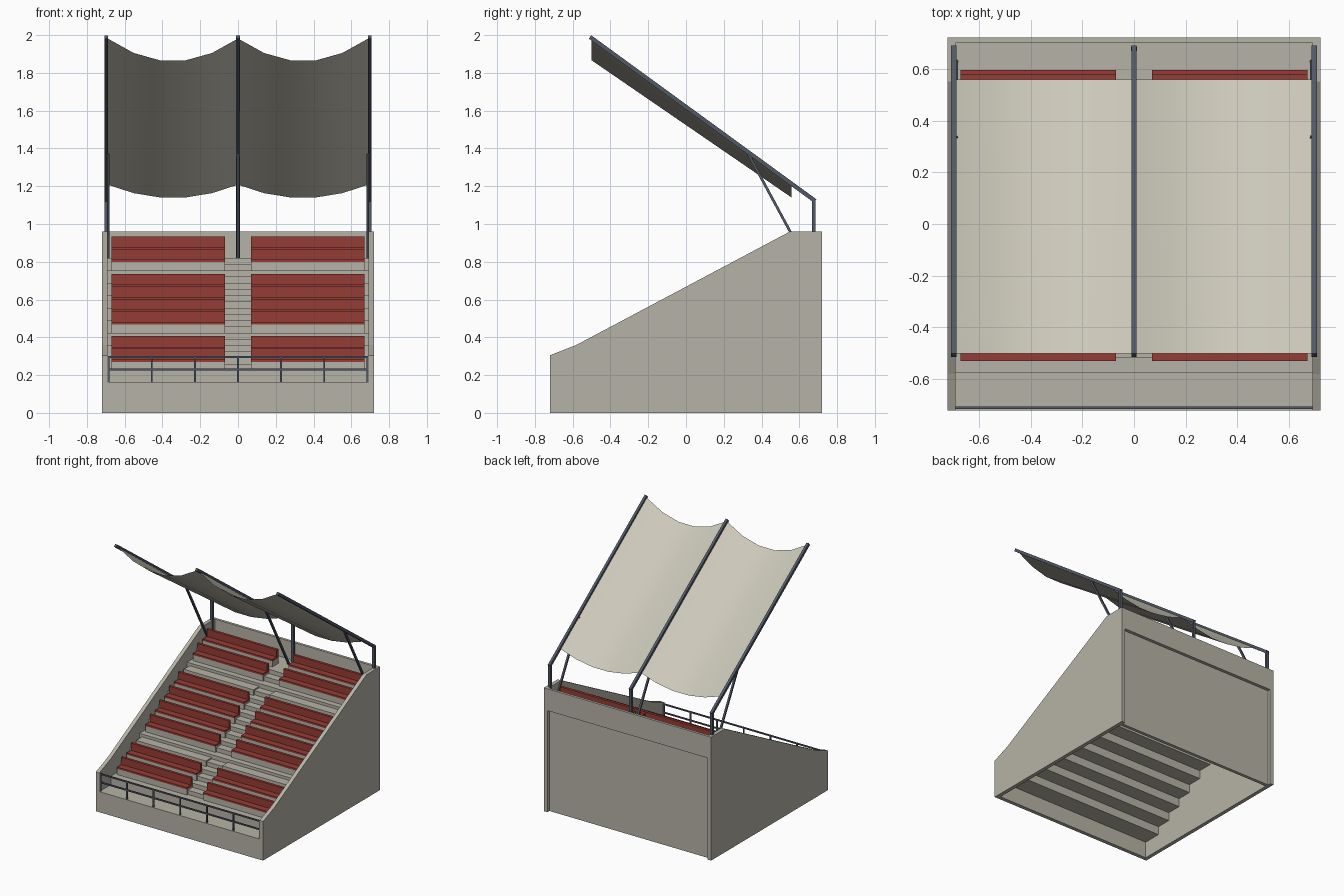
import bpy, bmesh
from mathutils import Vector

cube = bpy.data.objects.get("Cube")
if cube:
    bpy.data.objects.remove(cube, do_unlink=True)


def material(name, rgb):
    m = bpy.data.materials.new(name)
    m.use_nodes = True
    m.diffuse_color = (*rgb, 1)
    bsdf = next(n for n in m.node_tree.nodes if n.type == 'BSDF_PRINCIPLED')
    bsdf.inputs["Base Color"].default_value = (*rgb, 1)
    return m


CONCRETE = material("concrete", (0.47, 0.45, 0.385))
RED = material("seat red", (0.30, 0.045, 0.036))
STEEL = material("dark steel", (0.085, 0.10, 0.13))
CANVAS = material("canvas", (0.60, 0.58, 0.49))


def finish(name, bm, mat):
    bmesh.ops.recalc_face_normals(bm, faces=bm.faces)
    mesh = bpy.data.meshes.new(name)
    bm.to_mesh(mesh)
    bm.free()
    mesh.materials.append(mat)
    ob = bpy.data.objects.new(name, mesh)
    bpy.context.collection.objects.link(ob)
    return ob


def prism(name, profile, x0, x1, mat):
    """Extrude a (y, z) outline along x."""
    bm = bmesh.new()
    face = bm.faces.new([bm.verts.new((x0, y, z)) for y, z in profile])
    new = bmesh.ops.extrude_face_region(bm, geom=[face])["geom"]
    verts = [v for v in new if isinstance(v, bmesh.types.BMVert)]
    bmesh.ops.translate(bm, verts=verts, vec=(x1 - x0, 0, 0))
    return finish(name, bm, mat)


def box(name, x0, x1, y0, y1, z0, z1, mat):
    return prism(name, [(y0, z0), (y1, z0), (y1, z1), (y0, z1)], x0, x1, mat)


def bar(name, x, a, b, width, depth, mat):
    """Rectangular bar in a plane of constant x, from a to b in (y, z)."""
    a, b = Vector(a), Vector(b)
    d = (b - a).normalized()
    n = Vector((-d.y, d.x)) * depth / 2
    return prism(name, [a - n, b - n, b + n, a + n], x - width / 2, x + width / 2, mat)


HALF, INNER = 0.72, 0.69
ROWS, RUN, RISE = 10, 0.117, 0.066
Y0, FLOOR, SLAB = -0.575, 0.16, 0.03


def row_y(i):
    return Y0 + RUN * i


def row_z(i):
    return FLOOR + RISE * (i + 1)


DECK = row_z(ROWS - 1)

# Side walls with sloping tops
side = [(-HALF, 0), (HALF, 0), (HALF, 0.96), (0.55, 0.96), (-0.58, 0.36), (-HALF, 0.305)]
prism("right_side_wall", side, -HALF, -INNER, CONCRETE)
prism("left_side_wall", side, INNER, HALF, CONCRETE)

# Stepped terrace, hollow beneath, with the low front wall
top = [(-HALF, 0), (-HALF, FLOOR)]
under = [(-INNER, 0), (-INNER, FLOOR - SLAB)]
for i in range(ROWS):
    top += [(row_y(i), row_z(i - 1)), (row_y(i), row_z(i))]
    under += [(row_y(i) + SLAB, row_z(i - 1) - SLAB), (row_y(i) + SLAB, row_z(i) - SLAB)]
top.append((0.70, DECK))
under.append((0.70, DECK - SLAB))
prism("terrace", top + under[::-1], -INNER, INNER, CONCRETE)

# Rear parapet and recessed rear panel
box("rear_parapet", -INNER, INNER, 0.70, HALF, DECK - SLAB, 0.96, CONCRETE)
box("rear_panel", -INNER, INNER, 0.67, 0.695, 0, DECK - SLAB, CONCRETE)

# Benches on concrete ledges, either side of the aisle
AISLE, BENCH_END, LEDGE = 0.07, 0.67, 0.044
for i in range(ROWS):
    z, back = row_z(i), row_y(i + 1)
    front, seat = back - 0.072, z + LEDGE
    for label, x0, x1 in (("right", -BENCH_END, -AISLE), ("left", AISLE, BENCH_END)):
        box(f"{label}_ledge_{i}", x0, x1, front, back, z, seat, CONCRETE)
        if i not in (2, 7):
            outline = [(front, seat), (back, seat), (back, seat + 0.07),
                       (back - 0.02, seat + 0.07), (back - 0.02, seat + 0.014),
                       (front, seat + 0.014)]
            prism(f"{label}_bench_{i}", outline, x0, x1, RED)
    # Half-height steps in the aisle
    if i < ROWS - 1:
        box(f"aisle_step_{i}", -AISLE, AISLE, row_y(i) + RUN / 2, back, z, z + RISE / 2, CONCRETE)

# Front railing
RAIL_Y = -0.71
for k in range(7):
    x = -0.685 + k * 1.37 / 6
    box(f"railing_post_{k}", x - 0.005, x + 0.005, RAIL_Y - 0.005, RAIL_Y + 0.005, FLOOR, 0.30, STEEL)
for label, z in (("middle", 0.23), ("top", 0.295)):
    box(f"railing_{label}_bar", -INNER, INNER, RAIL_Y - 0.005, RAIL_Y + 0.005, z - 0.005, z + 0.005, STEEL)

# Roof frames: post, sloping beam and strut
for label, x in (("right", -0.697), ("middle", 0), ("left", 0.697)):
    bar(f"{label}_roof_post", x, (0.677, DECK), (0.677, 1.13), 0.022, 0.018, STEEL)
    bar(f"{label}_roof_beam", x, (-0.508, 1.99), (0.684, 1.122), 0.02, 0.022, STEEL)
    bar(f"{label}_roof_strut", x * 0.985, (0.33, 1.37), (0.627, DECK), 0.014, 0.014, STEEL)

# Sagging canvas, two bays of five strips
bm = bmesh.new()
rows = []
for y, z, sag in ((-0.50, 1.982, 0.12), (0.558, 1.208, 0.07)):
    line = []
    for k in range(11):
        t = (k % 5) / 5
        line.append(bm.verts.new((-INNER + k * INNER / 5, y, z - sag * 4 * t * (1 - t))))
    rows.append(line)
for k in range(10):
    bm.faces.new((rows[0][k], rows[0][k + 1], rows[1][k + 1], rows[1][k]))
canopy = finish("canvas_roof", bm, CANVAS)
if canopy.data.polygons[0].normal.z < 0:
    canopy.data.flip_normals()
bpy.ops.object.select_all(action='DESELECT')
canopy.select_set(True)
bpy.context.view_layer.objects.active = canopy
bpy.ops.object.shade_smooth_by_angle(angle=0.6)
